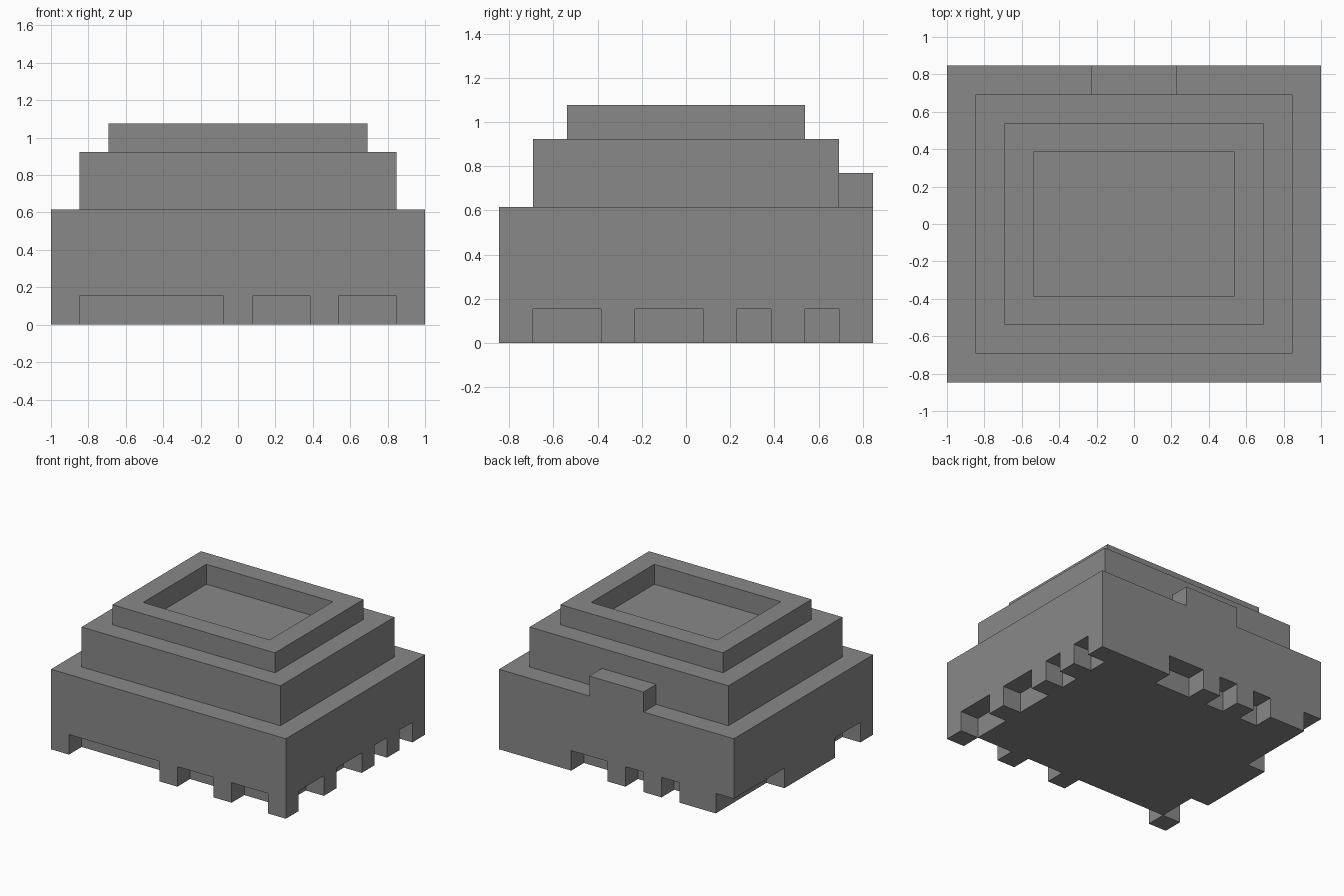
import bpy
import bmesh
from mathutils import Vector

if "Cube" in bpy.data.objects:
    bpy.data.objects.remove(bpy.data.objects["Cube"], do_unlink=True)

# The model sits on a block grid of NX by NY cells
NX, NY = 13, 11
UNIT = 2 / NX

grey = bpy.data.materials.new("stone grey")
grey.use_nodes = True
colour = (0.25, 0.25, 0.25, 1)
grey.diffuse_color = colour
bsdf = next(n for n in grey.node_tree.nodes if n.type == "BSDF_PRINCIPLED")
bsdf.inputs["Base Color"].default_value = colour


def block(name, x, y, z, open_bottom=False, open_top=False, recess=0):
    """Box over cell ranges; hidden ends can be left open, the top can be sunk."""
    bm = bmesh.new()
    bmesh.ops.create_cube(bm, size=1)
    for v in bm.verts:
        cell = [r[0] if c < 0 else r[1] for c, r in zip(v.co, (x, y, z))]
        v.co = (Vector(cell) - Vector((NX / 2, NY / 2, 0))) * UNIT
    bm.normal_update()
    top = [f for f in bm.faces if f.normal.z > 0.5]
    bottom = [f for f in bm.faces if f.normal.z < -0.5]
    if recess:
        # Inset the rim, then push the floor straight down with its own walls
        bmesh.ops.inset_region(bm, faces=top, thickness=UNIT, use_even_offset=True)
        walls = bmesh.ops.extrude_face_region(bm, geom=top)["geom"]
        verts = [g for g in walls if isinstance(g, bmesh.types.BMVert)]
        bmesh.ops.translate(bm, verts=verts, vec=(0, 0, -recess * UNIT))
        old = [f for f in top if f.is_valid]
        bmesh.ops.delete(bm, geom=old, context="FACES_ONLY")
    hidden = (bottom if open_bottom else []) + (top if open_top else [])
    if hidden:
        bmesh.ops.delete(bm, geom=hidden, context="FACES_ONLY")
    mesh = bpy.data.meshes.new(name)
    bm.to_mesh(mesh)
    bm.free()
    mesh.materials.append(grey)
    obj = bpy.data.objects.new(name, mesh)
    bpy.context.collection.objects.link(obj)
    return obj


# Main stepped body
block("base_core", (1, NX - 1), (1, NY - 1), (0, 1), open_top=True)
block("main_body", (0, NX), (0, NY), (1, 4))
block("upper_tier", (1, NX - 1), (1, NY - 1), (4, 6), open_bottom=True)
block("top_rim", (2, NX - 2), (2, NY - 2), (6, 7), open_bottom=True, recess=1)
block("back_tab", (5, 8), (NY - 1, NY), (4, 5), open_bottom=True)

# Feet left standing between the notches on each side
for run in ((0, 1), (6, 7), (9, 10), (12, 13)):
    block("front_foot", run, (0, 1), (0, 1), open_top=True)
for run in ((1, 3), (4, 5), (6, 7), (9, 13)):
    block("back_foot", run, (NY - 1, NY), (0, 1), open_top=True)
for run in ((3, 4), (6, 7), (8, 9)):
    block("left_foot", (NX - 1, NX), run, (0, 1), open_top=True)
block("right_foot", (0, 1), (3, 7), (0, 1), open_top=True)
